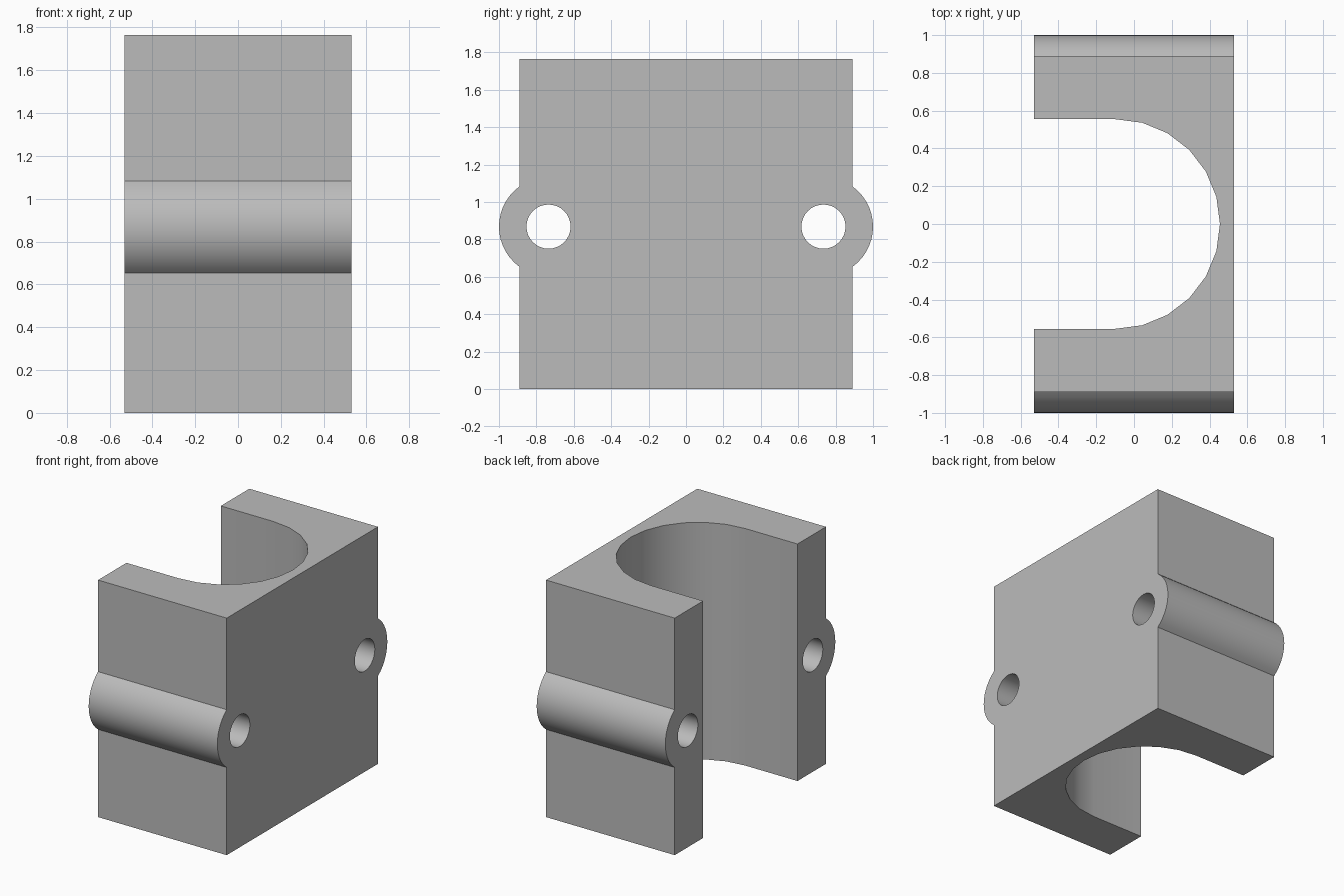
import bpy, bmesh, math
from mathutils import Vector

if "Cube" in bpy.data.objects:
    bpy.data.objects.remove(bpy.data.objects["Cube"])

HX, HY, HZ = 0.53, 0.89, 1.765          # block half depth, half width, height
LUG_Y, LUG_Z, LUG_R, HOLE_R = 0.735, 0.868, 0.265, 0.118
BORE_X, BORE_R = -0.10, 0.555

grey = bpy.data.materials.new("plain grey")
grey.diffuse_color = (0.5, 0.5, 0.5, 1)
grey.use_nodes = True
grey.node_tree.nodes["Principled BSDF"].inputs["Base Color"].default_value = grey.diffuse_color


def prism(name, points, direction):
    """Extrude a closed 3D outline along a direction."""
    bm = bmesh.new()
    face = bm.faces.new([bm.verts.new(p) for p in points])
    ext = bmesh.ops.extrude_face_region(bm, geom=[face])
    moved = [v for v in ext["geom"] if isinstance(v, bmesh.types.BMVert)]
    bmesh.ops.translate(bm, verts=moved, vec=Vector(direction))
    bmesh.ops.recalc_face_normals(bm, faces=bm.faces)
    mesh = bpy.data.meshes.new(name)
    bm.to_mesh(mesh)
    bm.free()
    mesh.materials.append(grey)
    obj = bpy.data.objects.new(name, mesh)
    bpy.context.collection.objects.link(obj)
    return obj


def arc(cx, cy, r, start, end, steps):
    return [(cx + r * math.cos(start + (end - start) * i / steps),
             cy + r * math.sin(start + (end - start) * i / steps))
            for i in range(steps + 1)]


# Block outline with a rounded lug on each side
a = math.acos((HY - LUG_Y) / LUG_R)
right = [(HY, 0)] + arc(LUG_Y, LUG_Z, LUG_R, -a, a, 14) + [(HY, HZ)]
outline = right + [(-y, z) for y, z in reversed(right)]
block = prism("clamp_block", [(-HX, y, z) for y, z in outline], (2 * HX, 0, 0))

# Open round channel running from top to bottom
channel = [(-1, -BORE_R)] + arc(BORE_X, 0, BORE_R, -math.pi / 2, math.pi / 2, 12) + [(-1, BORE_R)]
cutters = [prism("channel_cutter", [(x, y, -0.2) for x, y in channel], (0, 0, HZ + 0.4))]

# Bolt holes through the lugs
for side in (-1, 1):
    hole = arc(side * LUG_Y, LUG_Z, HOLE_R, 0, 2 * math.pi, 32)[:-1]
    cutters.append(prism("bolt_hole_cutter", [(-1, y, z) for y, z in hole], (2, 0, 0)))

bpy.context.view_layer.objects.active = block
block.select_set(True)
for cutter in cutters:
    mod = block.modifiers.new("cut", "BOOLEAN")
    mod.operation, mod.solver, mod.object = "DIFFERENCE", "EXACT", cutter
    bpy.ops.object.modifier_apply(modifier=mod.name)
    bpy.data.objects.remove(cutter)

bpy.ops.object.shade_smooth_by_angle(angle=math.radians(30))
